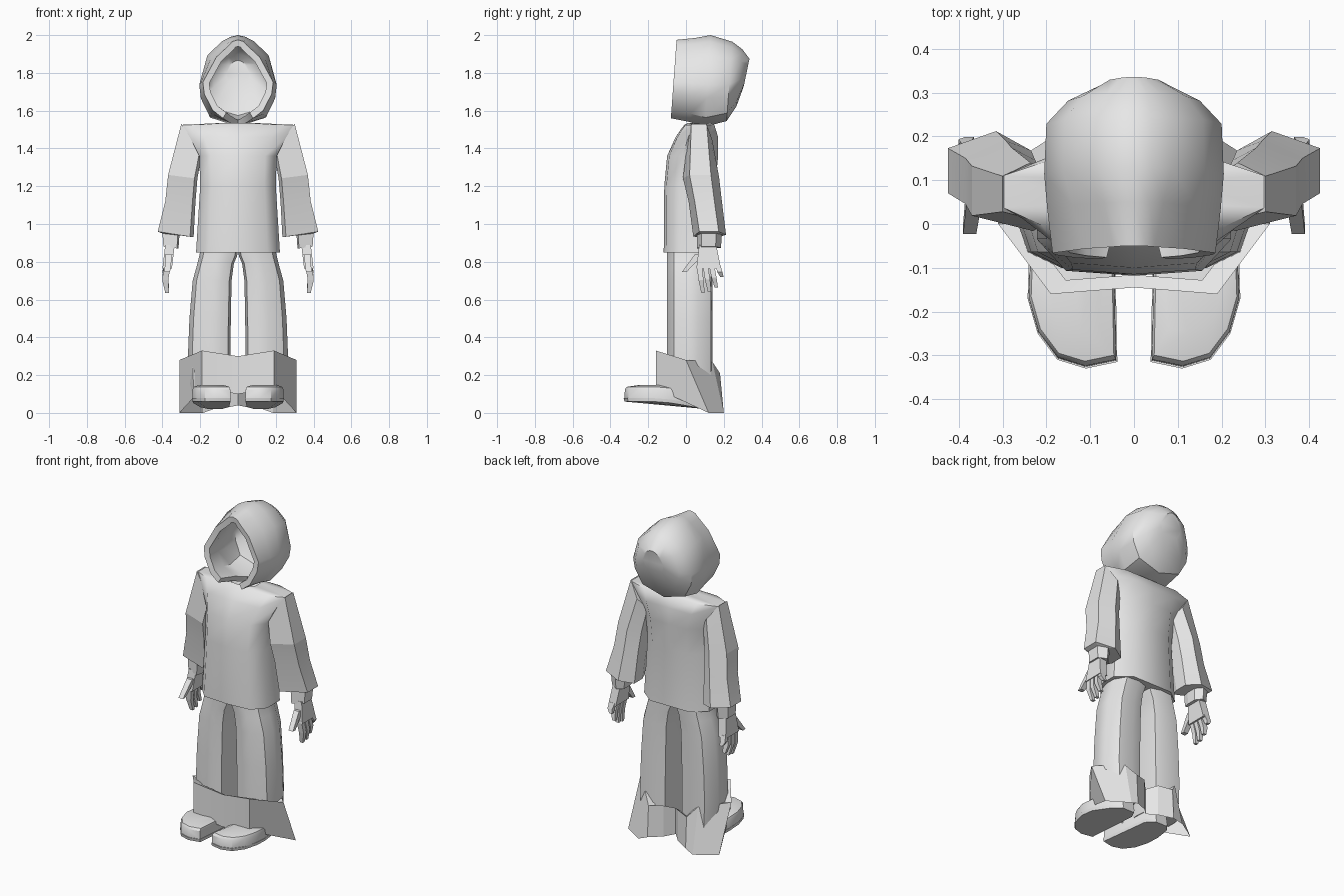
import bpy
import bmesh
import math
from mathutils import Vector

default_cube = bpy.data.objects.get("Cube")
if default_cube:
    bpy.data.objects.remove(default_cube, do_unlink=True)

grey = bpy.data.materials.new("plain grey")
grey.use_nodes = True
grey.diffuse_color = (0.8, 0.8, 0.8, 1)
grey.node_tree.nodes["Principled BSDF"].inputs["Base Color"].default_value = grey.diffuse_color


def loft(name, rings, closed=True, cap_start=True, cap_end=True,
         mirrored=False, thickness=0, crease=35):
    """Skin a list of equally long rings of points into one object."""
    bm = bmesh.new()
    rows = [[bm.verts.new(point) for point in ring] for ring in rings]
    count = len(rows[0])
    for lower, upper in zip(rows, rows[1:]):
        for i in range(count if closed else count - 1):
            j = (i + 1) % count
            bm.faces.new((lower[i], lower[j], upper[j], upper[i]))
    if cap_start:
        bm.faces.new(rows[0])
    if cap_end:
        bm.faces.new(rows[-1])
    bmesh.ops.remove_doubles(bm, verts=bm.verts, dist=0.0005)
    bmesh.ops.recalc_face_normals(bm, faces=bm.faces)
    mesh = bpy.data.meshes.new(name)
    bm.to_mesh(mesh)
    bm.free()
    mesh.materials.append(grey)
    mesh.shade_smooth()
    obj = bpy.data.objects.new(name, mesh)
    bpy.context.collection.objects.link(obj)
    if thickness:
        solid = obj.modifiers.new("Thickness", 'SOLIDIFY')
        solid.thickness = thickness
        solid.offset = -1
    if mirrored:
        obj.modifiers.new("Mirror", 'MIRROR').use_mirror_merge = False
    split = obj.modifiers.new("Sharp edges", 'EDGE_SPLIT')
    split.split_angle = math.radians(crease)
    return obj


def both_sides(half):
    """Complete a half outline that starts and ends on the centre plane."""
    return half + [(-x, y, z) for x, y, z in reversed(half[1:-1])]


def bar(name, start, end, size_start, size_end):
    """Tapered four-sided bar, mirrored to the other side; sizes are (x, y)."""
    corners = ((-1, -1), (1, -1), (1, 1), (-1, 1))
    rings = [[Vector(p) + Vector((a * s[0] / 2, b * s[1] / 2, 0)) for a, b in corners]
             for p, s in ((start, size_start), (end, size_end))]
    return loft(name, rings, mirrored=True)


# Jacket body: rows of height, half width, front and back
def torso_ring(z, width, front, back):
    depth = back - front
    return both_sides([(0, front, z), (width * .7, front + depth * .04, z),
                       (width, front + depth * .3, z), (width, back - depth * .25, z),
                       (width * .6, back, z), (0, back, z)])


torso_rows = ((.85, .222, -.118, .16), (1.2, .2, -.115, .155), (1.36, .205, -.1, .17),
              (1.46, .255, -.055, .17), (1.525, .3, -.01, .15),
              (1.535, .085, .01, .13), (1.5, .05, .03, .11))
loft("jacket_body", [torso_ring(*row) for row in torso_rows], crease=50)


# Sleeves: rows of inner x, outer x, front, back, inner height, outer height
def sleeve_ring(inner, outer, front, back, z_inner, z_outer):
    outline = ((0, .3), (.1, .02), (1, .2), (1, .78), (.42, 1), (0, .75))
    return [(inner + u * (outer - inner), front + v * (back - front),
             z_inner + u * (z_outer - z_inner)) for u, v in outline]


sleeve_rows = ((.19, .3, 0, .14, 1.38, 1.53), (.215, .37, -.02, .175, 1.24, 1.26),
               (.225, .385, .01, .19, 1.12, 1.12), (.235, .425, .035, .212, .93, .96),
               (.31, .4, .055, .19, .94, .95), (.315, .395, .055, .185, .87, .88))
loft("sleeves", [sleeve_ring(*row) for row in sleeve_rows], mirrored=True, crease=8)

# Hands: palm, four fanned fingers and a thumb
bar("palms", (.36, .115, .89), (.375, .12, .765), (.05, .09), (.05, .13))
for i, (tip_y, tip_z) in enumerate(((.09, .635), (.125, .64), (.16, .665), (.19, .72))):
    root_y = .07 + i * .033
    knuckle = (.385, (root_y + tip_y) / 2, (.77 + tip_z) / 2)
    bar("finger_root", (.375, root_y, .78), knuckle, (.035, .028), (.032, .027))
    bar("finger_tip", knuckle, (.375, tip_y, tip_z), (.032, .027), (.02, .018))
bar("thumbs", (.365, .07, .84), (.375, -.01, .745), (.035, .045), (.03, .025))


# Trouser legs: rows of height, inner x and outer x
def leg_ring(z, inner, outer):
    front, back = -.1, .14
    outline = ((0, .3), (.06, .06), (.25, 0), (.56, 0), (.9, .15), (1, .42),
               (1, .68), (.8, .97), (.4, 1), (.08, .92))
    return [(inner + u * (outer - inner), front + v * (back - front), z)
            for u, v in outline]


leg_rows = ((.1, .04, .255), (.3, .04, .265), (.5, .038, .257),
            (.7, .034, .24), (.79, .022, .215), (.83, .005, .205), (.86, 0, .2))
loft("trouser_legs", [leg_ring(*row) for row in leg_rows], mirrored=True)

# Wide flared hem around both legs
hem_top = both_sides([(0, -.145, .3), (.19, -.16, .33), (.31, 0, .28), (.18, .14, .27),
                      (.13, .18, .21), (.05, .15, .22), (0, .1, .2)])
hem_bottom = both_sides([(0, -.145, .1), (.19, -.16, .13), (.31, .12, 0), (.185, .2, 0),
                         (.13, .19, .02), (.05, .15, .03), (0, .1, .04)])
hem_inside = [(x * .82, y * .8, z - .015) for x, y, z in hem_top]
loft("flared_hem", [hem_bottom, hem_top, hem_inside],
     cap_start=False, cap_end=False, crease=20)

# Shoes: one outline, drawn in towards its middle for the upper
shoe_outline = ((.038, -.315), (.11, -.33), (.175, -.31), (.22, -.25), (.243, -.17),
                (.24, -.08), (.2, .05), (.16, .1), (.08, .1), (.045, .04))


def shoe_ring(z, scale):
    middle_x, middle_y = .14, -.12
    ring = []
    for x, y in shoe_outline:
        y = middle_y + (y - middle_y) * scale
        heel_drop = .18 * max(0, y - middle_y)
        ring.append((middle_x + (x - middle_x) * scale, y, z - heel_drop))
    return ring


loft("shoe_soles", [shoe_ring(.06, .98), shoe_ring(.078, 1)], mirrored=True)
loft("shoe_uppers", [shoe_ring(.076, .98), shoe_ring(.125, .97), shoe_ring(.138, .92),
                     shoe_ring(.148, .6)], mirrored=True)


# Hood: rows of depth, half width, bottom, top, chin gap and fullness of the crown;
# the crown is pinched to a peak above the open face
def hood_ring(y, width, bottom, top, gap, crown):
    outline = ((.43 * gap, 0), (.72, .1), (.96, .31), (1, .46), (.79 * crown, .78),
               (.42 * crown ** 2, .93), (.2 * crown, .98), (0, 1))
    half = [(u * width, y + .03 * v, bottom + v * (top - bottom)) for u, v in outline]
    return half + [(-x, y, z) for x, y, z in reversed(half[:-1])]


hood_rows = ((-.08, .186, 1.56, 1.975, 1, .78), (.02, .198, 1.54, 1.985, .6, .9),
             (.1, .205, 1.515, 2, 0, 1), (.215, .2, 1.545, 1.965, 0, 1),
             (.268, .15, 1.625, 1.925, 0, 1), (.306, .07, 1.73, 1.875, 0, 1))
loft("hood", [hood_ring(*row) for row in hood_rows], closed=False,
     cap_start=False, thickness=.035, crease=40)
